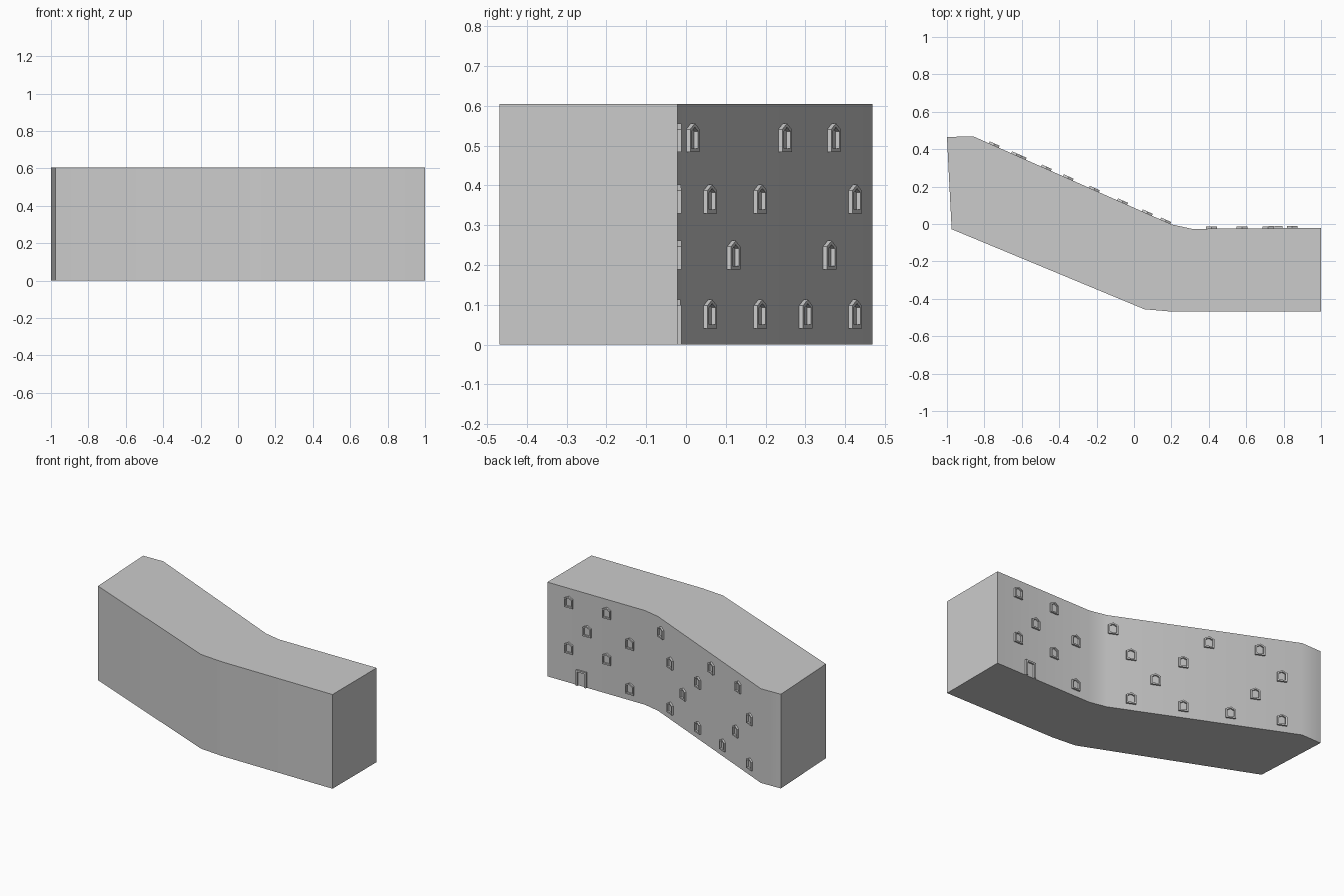
import bpy, bmesh, math
from mathutils import Vector

if "Cube" in bpy.data.objects:
    bpy.data.objects.remove(bpy.data.objects["Cube"])

HEIGHT = 0.605
OUTLINE = [(-1, 0.465), (-0.975, -0.028), (0.056, -0.456), (0.21, -0.469),
           (1, -0.469), (1, -0.021), (0.31, -0.026), (0.2, -0.002), (-0.86, 0.469)]


def finish(name, bm):
    bmesh.ops.recalc_face_normals(bm, faces=bm.faces)
    mesh = bpy.data.meshes.new(name)
    bm.to_mesh(mesh)
    bm.free()
    ob = bpy.data.objects.new(name, mesh)
    bpy.context.collection.objects.link(ob)
    return ob


# Bent building block, extruded from its plan
bm = bmesh.new()
base = bm.faces.new([bm.verts.new((x, y, 0)) for x, y in OUTLINE])
top = bmesh.ops.extrude_face_region(bm, geom=[base])
bmesh.ops.translate(bm, vec=(0, 0, HEIGHT),
                    verts=[v for v in top["geom"] if isinstance(v, bmesh.types.BMVert)])
body = finish("building", bm)
bpy.context.view_layer.objects.active = body
body.select_set(True)
bpy.ops.object.shade_smooth_by_angle(angle=math.radians(30))


def frame(name, outer, inner, origin, along, closed=True, depth=0.011):
    """Raised trim between two profiles, standing out from the wall."""
    along = Vector((*along, 0)).normalized()
    normal = Vector((-along.y, along.x, 0))
    bm = bmesh.new()

    def ring(profile, d):
        return [bm.verts.new(Vector(origin) + along * u + normal * d + Vector((0, 0, v)))
                for u, v in profile]

    loops = [ring(outer, -0.004), ring(outer, depth), ring(inner, depth), ring(inner, -0.004)]
    n = len(outer)
    for k in range(4):
        a, b = loops[k], loops[(k + 1) % 4]
        for i in range(n if closed else n - 1):
            j = (i + 1) % n
            bm.faces.new((a[i], a[j], b[j], b[i]))
    if not closed:
        for i in (0, n - 1):
            bm.faces.new([loop[i] for loop in loops])
    finish(name, bm)


def pointed(w, bottom, shoulder, peak):
    return [(-w, bottom), (w, bottom), (w, shoulder), (0, peak), (-w, shoulder)]


WIN_OUT = pointed(0.029, 0, 0.057, 0.072)
WIN_IN = pointed(0.020, 0.009, 0.052, 0.062)
ROWS = [0.041, 0.189, 0.330, 0.484]

# Windows of the slanted wall, by y position per row
P, Q = Vector(OUTLINE[7]), Vector(OUTLINE[8])
SLANTED = [(0.056, 0.182, 0.296, 0.42), (0.115, 0.356),
           (0.056, 0.182, 0.42), (0.0125, 0.244, 0.367)]
for z, ys in zip(ROWS, SLANTED):
    for y in ys:
        p = P.lerp(Q, (y - P.y) / (Q.y - P.y))
        frame("window_slanted", WIN_OUT, WIN_IN, (p.x, p.y, z), P - Q)

# Windows of the straight wall, by x position per row
A, B = Vector(OUTLINE[6]), Vector(OUTLINE[5])
STRAIGHT = [(0.415,), (0.578, 0.846), (0.415, 0.717), (0.578, 0.846)]
for z, xs in zip(ROWS, STRAIGHT):
    for x in xs:
        p = A.lerp(B, (x - A.x) / (B.x - A.x))
        frame("window_straight", WIN_OUT, WIN_IN, (p.x, p.y, z), B - A)

# Door surround, open at the ground
frame("door_frame", [(-0.036, 0), (-0.036, 0.1), (0.036, 0.1), (0.036, 0)],
      [(-0.025, 0), (-0.025, 0.089), (0.025, 0.089), (0.025, 0)],
      (0.757, -0.023, 0), B - A, closed=False)
